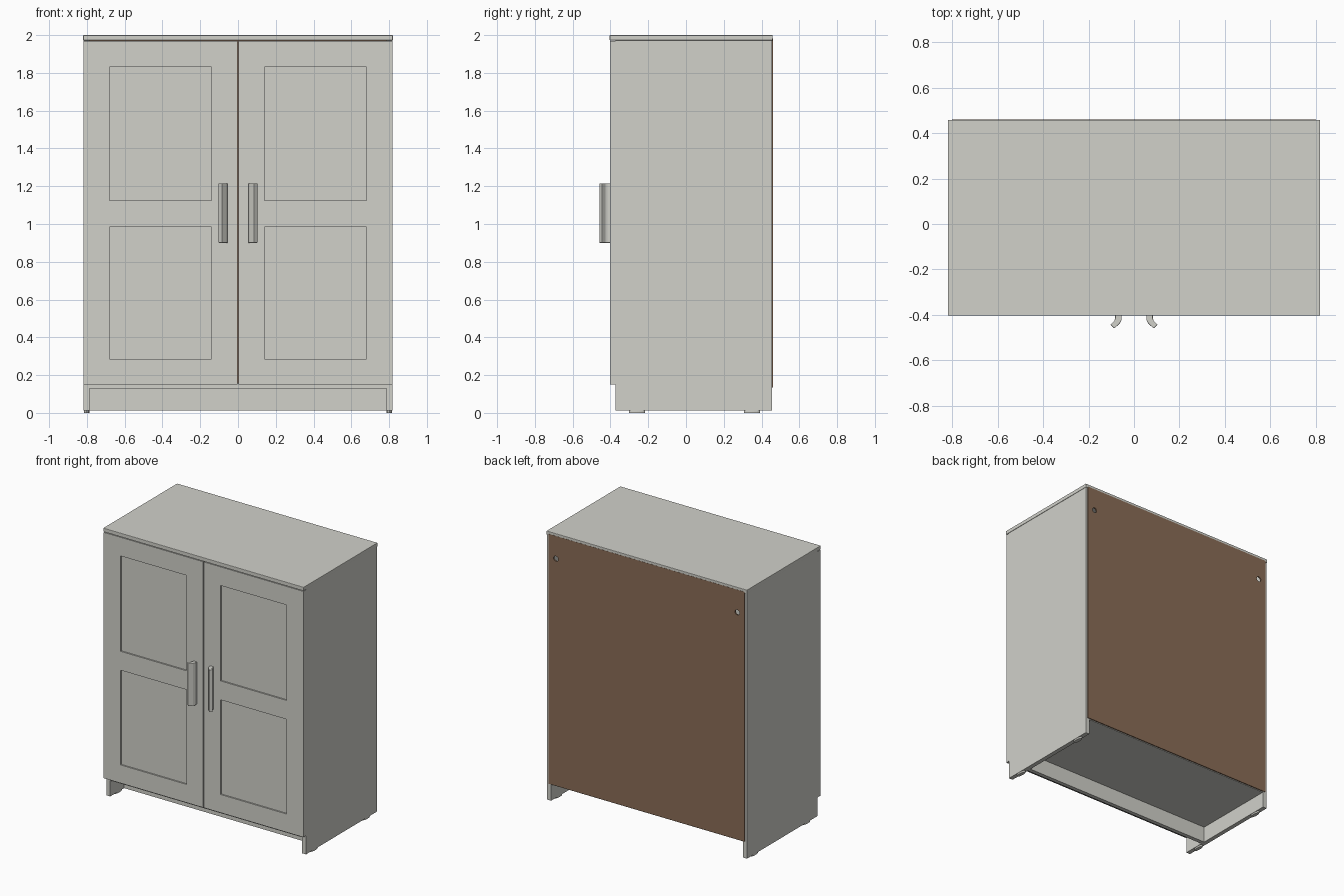
import bpy, bmesh, math
from mathutils import Vector

if "Cube" in bpy.data.objects:
    bpy.data.objects.remove(bpy.data.objects["Cube"])


def material(name, rgb):
    m = bpy.data.materials.new(name)
    m.diffuse_color = (*rgb, 1)
    m.use_nodes = True
    m.node_tree.nodes["Principled BSDF"].inputs["Base Color"].default_value = m.diffuse_color
    return m


WHITE = material("off white paint", (0.638, 0.638, 0.591))
BROWN = material("brown hardboard", (0.254, 0.153, 0.095))


def finish(name, bm, mat, bevel=0.0):
    bmesh.ops.recalc_face_normals(bm, faces=bm.faces)
    mesh = bpy.data.meshes.new(name)
    bm.to_mesh(mesh)
    bm.free()
    ob = bpy.data.objects.new(name, mesh)
    bpy.context.collection.objects.link(ob)
    mesh.materials.append(mat)
    if bevel:
        mod = ob.modifiers.new("soft edges", 'BEVEL')
        mod.width = bevel
        mod.segments = 2
        mod.limit_method = 'ANGLE'
    return ob


def box_bm(x0, x1, y0, y1, z0, z1):
    bm = bmesh.new()
    bmesh.ops.create_cube(bm, size=1)
    for v in bm.verts:
        v.co = Vector((x1 if v.co.x > 0 else x0,
                       y1 if v.co.y > 0 else y0,
                       z1 if v.co.z > 0 else z0))
    return bm


def box(name, *dims, mat=WHITE, bevel=0.0):
    return finish(name, box_bm(*dims), mat, bevel)


def span(s, a, b):
    return sorted((s * a, s * b))


def cylinder(name, loc, radius, depth, mat, rot=(0, 0, 0), stretch=1.0):
    bm = bmesh.new()
    bmesh.ops.create_cone(bm, cap_ends=True, segments=20, radius1=radius,
                          radius2=radius, depth=depth)
    ob = finish(name, bm, mat)
    ob.location, ob.rotation_euler, ob.scale = loc, rot, (1, stretch, 1)
    return ob


def door(name, s):
    """Door slab with two recessed rectangular panels in its front."""
    bm = box_bm(*span(s, 0.003, 0.817), -0.402, -0.372, 0.15, 1.968)
    xs = span(s, 0.14, 0.68)
    rows = [(0.285, 0.985), (1.125, 1.83)]
    cuts = [((x, 0, 0), (1, 0, 0)) for x in xs]
    cuts += [((0, 0, z), (0, 0, 1)) for row in rows for z in row]
    for co, no in cuts:
        bmesh.ops.bisect_plane(bm, geom=bm.verts[:] + bm.edges[:] + bm.faces[:],
                               plane_co=co, plane_no=no)
    bm.normal_update()
    recess = []
    for f in bm.faces:
        c = f.calc_center_median()
        if (c.y < -0.40 and xs[0] < c.x < xs[1]
                and any(a < c.z < b for a, b in rows)):
            recess.append(f)
    sunk = bmesh.ops.extrude_discrete_faces(bm, faces=recess)["faces"]
    for f in sunk:
        bmesh.ops.translate(bm, verts=f.verts, vec=(0, 0.01, 0))
    return finish(name, bm, WHITE)


def handle(name, s):
    """Bent strip profile extruded upwards."""
    profile = [(0.055, -0.400), (0.055, -0.424), (0.062, -0.437), (0.086, -0.460),
               (0.104, -0.444), (0.087, -0.427), (0.083, -0.415), (0.083, -0.400)]
    bm = bmesh.new()
    face = bm.faces.new([bm.verts.new((s * x, y, 0.90)) for x, y in profile])
    top = bmesh.ops.extrude_face_region(bm, geom=[face])["geom"]
    bmesh.ops.translate(bm, verts=[v for v in top if isinstance(v, bmesh.types.BMVert)],
                        vec=(0, 0, 0.315))
    return finish(name, bm, WHITE, 0.003)


# carcass
box("top_panel", -0.82, 0.82, -0.404, 0.459, 1.972, 2.0, bevel=0.003)
box("bottom_panel", -0.79, 0.79, -0.372, 0.452, 0.13, 0.158)
box("kick_board", -0.79, 0.79, -0.21, -0.18, 0.012, 0.13)

for s, side in ((-1, "left"), (1, "right")):
    box(side + "_side_panel", *span(s, 0.785, 0.817), -0.372, 0.455, 0.012, 1.972)
    door(side + "_door", s)
    handle(side + "_handle", s)
    # floor glides
    for y, end in ((-0.26, "front"), (0.35, "back")):
        cylinder(f"{side}_{end}_glide", (s * 0.801, y, 0.007), 0.014, 0.014,
                 WHITE, stretch=3.0)

# back panel with two round holes
back = box("back_panel", -0.802, 0.802, 0.45, 0.46, 0.135, 1.982, mat=BROWN)
for s in (-1, 1):
    cutter = cylinder("hole_cutter", (s * 0.742, 0.455, 1.815), 0.019, 0.1,
                      BROWN, rot=(math.pi / 2, 0, 0))
    cutter.hide_render = True
    cutter.hide_viewport = True
    mod = back.modifiers.new("hole", 'BOOLEAN')
    mod.operation = 'DIFFERENCE'
    mod.solver = 'EXACT'
    mod.object = cutter
